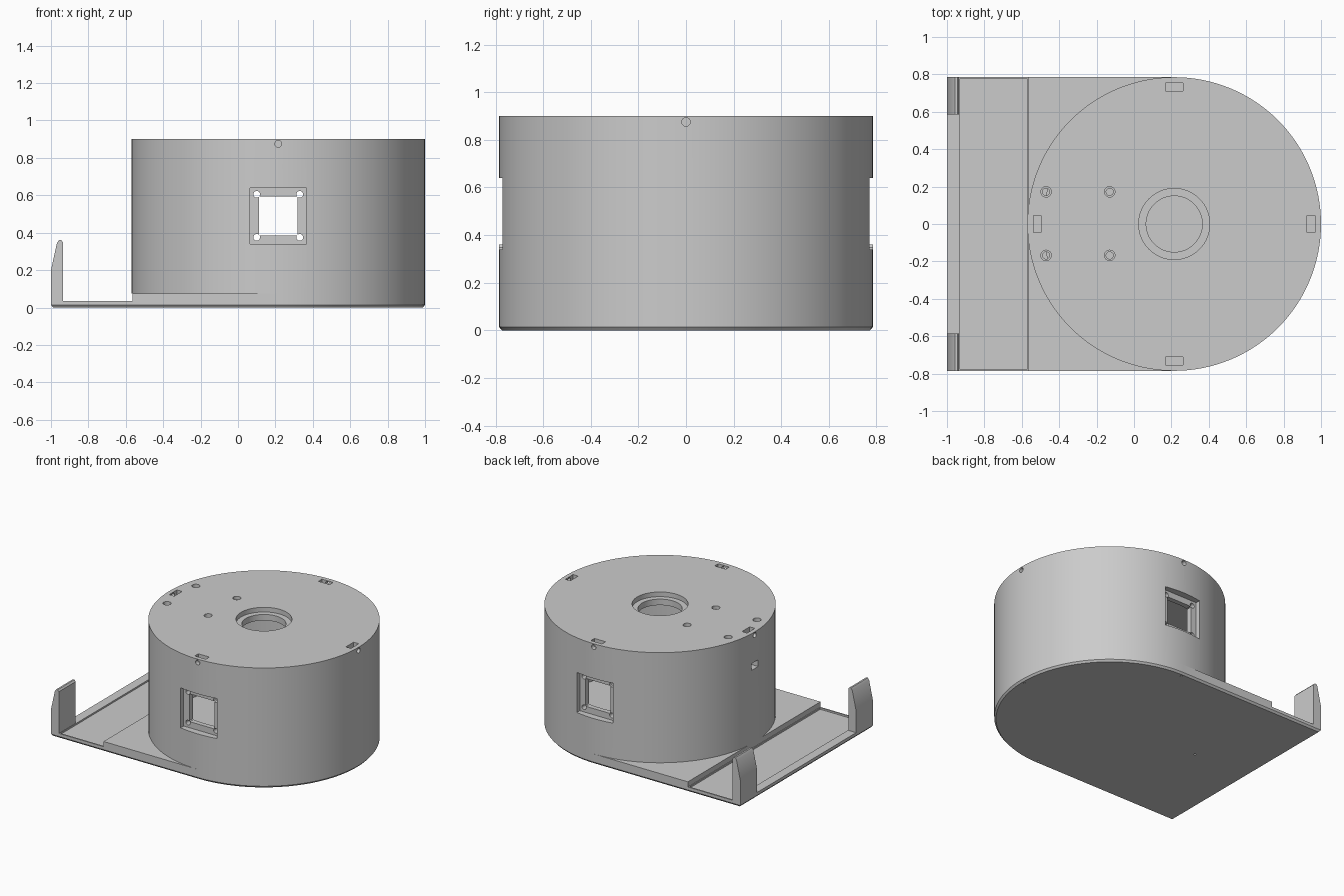
import bpy, bmesh, math
from mathutils import Vector, Matrix

cube = bpy.data.objects.get("Cube")
if cube:
    bpy.data.objects.remove(cube, do_unlink=True)

grey = bpy.data.materials.new("light_grey_plastic")
grey.use_nodes = True
grey.diffuse_color = (0.6, 0.6, 0.6, 1)
grey.node_tree.nodes["Principled BSDF"].inputs["Base Color"].default_value = (0.6, 0.6, 0.6, 1)

CX, R, TOP, STEP = 0.215, 0.785, 0.9, 0.075
WIN_Z = 0.49
SEG = 128


def loft(name, rings):
    """Solid skinned through rings of 3D points, capped at both ends."""
    bm = bmesh.new()
    loops = [[bm.verts.new(p) for p in ring] for ring in rings]
    for low, high in zip(loops, loops[1:]):
        n = len(low)
        for i in range(n):
            j = (i + 1) % n
            bm.faces.new((low[i], low[j], high[j], high[i]))
    bm.faces.new(loops[0][::-1])
    bm.faces.new(loops[-1])
    bmesh.ops.recalc_face_normals(bm, faces=bm.faces)
    mesh = bpy.data.meshes.new(name)
    bm.to_mesh(mesh)
    bm.free()
    mesh.materials.append(grey)
    obj = bpy.data.objects.new(name, mesh)
    bpy.context.collection.objects.link(obj)
    return obj


def circle(r, z, x=CX, y=0, n=SEG):
    return [(x + r * math.cos(math.tau * i / n), y + r * math.sin(math.tau * i / n), z) for i in range(n)]


def outline(x0, z, inset=0):
    """Flat-backed plate outline with a half-round end."""
    r = R - inset
    half = SEG // 2
    arc = [(CX + r * math.sin(math.pi * i / half), -r * math.cos(math.pi * i / half), z)
           for i in range(half + 1)]
    return [(x0 + inset, -r, z)] + arc + [(x0 + inset, r, z)]


def box(x0, x1, y0, y1, z0, z1):
    return loft("cutter", [[(x0, y0, z), (x1, y0, z), (x1, y1, z), (x0, y1, z)] for z in (z0, z1)])


def rod(r, start, end, n=24):
    """Round cutter running between two points."""
    a, b = Vector(start), Vector(end)
    turn = (b - a).to_track_quat('Z', 'Y').to_matrix()
    ring = [turn @ Vector(p) for p in circle(r, 0, x=0, n=n)]
    return loft("cutter", [[a + p for p in ring], [b + p for p in ring]])


def activate(obj):
    bpy.ops.object.select_all(action='DESELECT')
    obj.select_set(True)
    bpy.context.view_layer.objects.active = obj


def cut(obj, cutter):
    cutter.hide_render = True
    mod = obj.modifiers.new("cut", 'BOOLEAN')
    mod.operation = 'DIFFERENCE'
    mod.solver = 'EXACT'
    mod.object = cutter
    activate(obj)
    bpy.ops.object.modifier_apply(modifier=mod.name)
    bpy.data.objects.remove(cutter, do_unlink=True)


def smooth(obj):
    activate(obj)
    bpy.ops.object.shade_smooth_by_angle(angle=math.radians(25))


SIDES = [(1, 0), (0, 1), (-1, 0), (0, -1)]

# Round hollow housing
body = loft("housing", [circle(R, STEP), circle(R, TOP)])
cut(body, loft("cutter", [circle(0.70, STEP - 0.02), circle(0.70, TOP - 0.08)]))

# Stepped round opening in the lid
cut(body, loft("cutter", [circle(0.19, TOP - 0.035, n=64), circle(0.19, TOP + 0.1, n=64)]))
cut(body, loft("cutter", [circle(0.15, TOP - 0.2, n=64), circle(0.15, TOP + 0.1, n=64)]))

# Countersunk screw holes in the lid
for x in (-0.47, -0.13):
    for y in (-0.168, 0.172):
        cut(body, rod(0.028, (x, y, TOP - 0.025), (x, y, TOP + 0.1)))
        cut(body, rod(0.019, (x, y, TOP - 0.2), (x, y, TOP + 0.1)))

# Lid slots with a pin hole through the wall at each side
for dx, dy in SIDES:
    sx, sy = CX + 0.732 * dx, 0.732 * dy
    hx, hy = (0.021, 0.046) if dx else (0.046, 0.021)
    cut(body, box(sx - hx, sx + hx, sy - hy, sy + hy, TOP - 0.05, TOP + 0.1))
    cut(body, rod(0.018, (sx, sy, 0.875), (sx + 0.1 * dx, sy + 0.1 * dy, 0.875)))

# Front and back windows: recessed frame, opening, corner screw holes
for s in (-1, 1):
    y0, y1 = sorted((s * 0.735, s * 0.9))
    cut(body, box(CX - 0.15, CX + 0.15, y0, y1, WIN_Z - 0.15, WIN_Z + 0.15))
cut(body, box(CX - 0.104, CX + 0.104, -0.95, 0.95, WIN_Z - 0.104, WIN_Z + 0.104))
for sx in (-1, 1):
    for sz in (-1, 1):
        x, z = CX + 0.115 * sx, WIN_Z + 0.115 * sz
        cut(body, rod(0.018, (x, -0.95, z), (x, 0.95, z)))

# Small cable port on the tray side
cut(body, box(CX - 0.9, CX - 0.6, -0.04, 0.04, 0.625, 0.675))
smooth(body)

# Base plate with chamfered underside and shallow tray
base = loft("base_plate", [outline(-1, 0, 0.012), outline(-1, 0.014), outline(-1, 0.036)])
cut(base, box(-0.932, -0.57, -0.774, 0.774, 0.024, 0.2))
for dx, dy in SIDES:
    x, y = CX + 0.755 * dx, 0.755 * dy
    cut(base, rod(0.008, (x, y, -0.1), (x, y, 0.02), 12))
smooth(base)

# Raised step that carries the housing
step = loft("base_step", [outline(-0.565, 0.024), outline(-0.565, STEP)])
smooth(step)

# Upright corner tabs with sloped outer faces
profile = [(-1, 0.02), (-1, 0.2), (-0.968, 0.345), (-0.958, 0.36),
           (-0.945, 0.36), (-0.935, 0.348), (-0.935, 0.02)]
for name, y0, y1 in (("front_tab", -R, -0.585), ("back_tab", 0.585, R)):
    tab = loft(name, [[(x, y, z) for x, z in profile] for y in (y0, y1)])
    smooth(tab)
